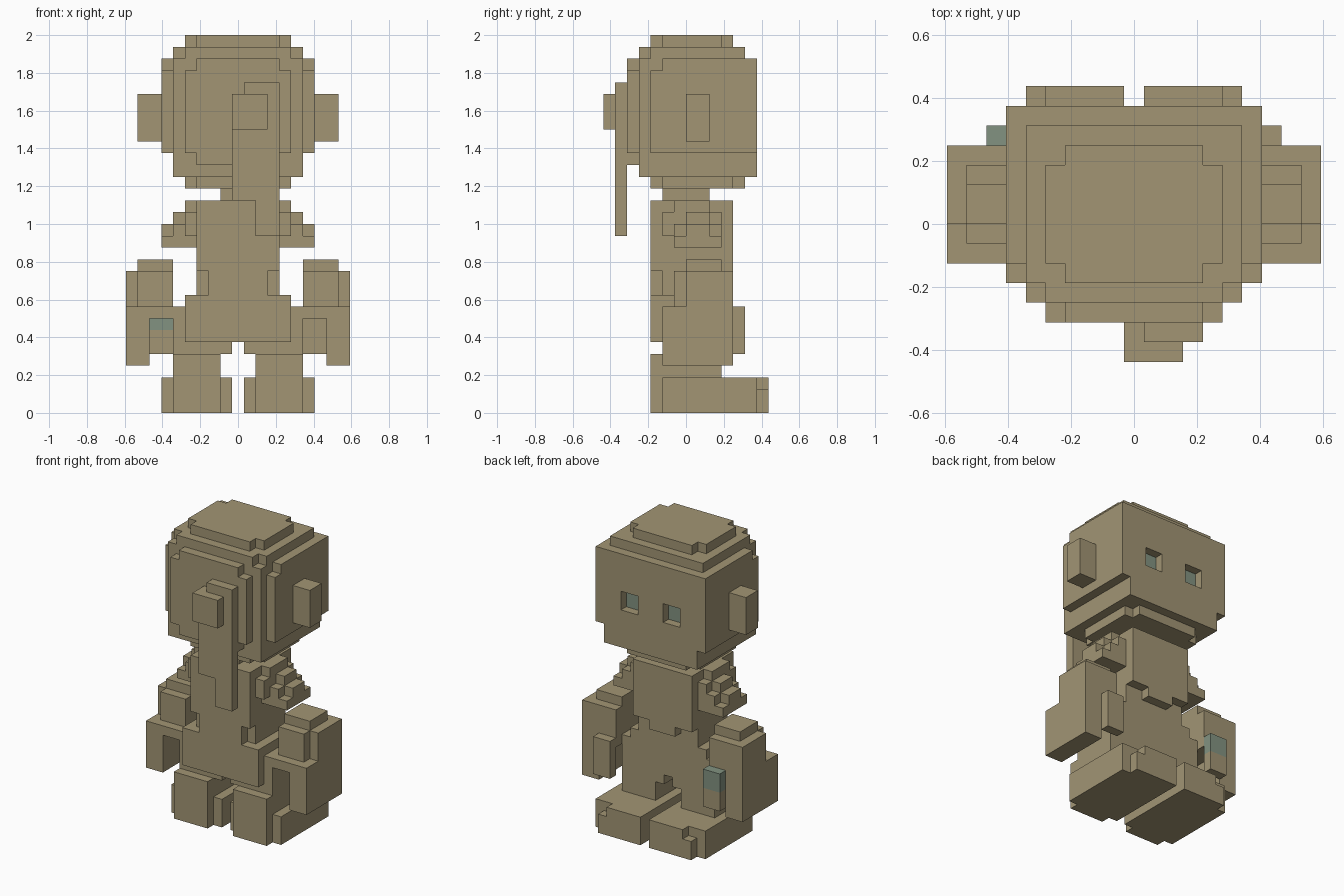
import bpy
import bmesh
from mathutils import Matrix, Vector

U = 1 / 16  # edge of one block

default = bpy.data.objects.get("Cube")
if default:
    bpy.data.objects.remove(default, do_unlink=True)


def material(name, rgb):
    mat = bpy.data.materials.new(name)
    mat.use_nodes = True
    mat.diffuse_color = (*rgb, 1)
    mat.node_tree.nodes["Principled BSDF"].inputs["Base Color"].default_value = (*rgb, 1)
    return mat


TAN = material("tan", (0.36, 0.30, 0.175))
TEAL = material("grey teal", (0.225, 0.29, 0.22))


def blocks(name, boxes, mat=TAN, side=1):
    """Join boxes, each given as x, y and z ranges in blocks, into one part."""
    bm = bmesh.new()
    for xs, ys, zs in boxes:
        lo, hi = (Vector(p) * U for p in zip(xs, ys, zs))
        size = hi - lo
        centre = (lo + hi) / 2
        centre.x *= side
        bmesh.ops.create_cube(bm, size=1, matrix=Matrix.Translation(centre)
                              @ Matrix.Diagonal((*size, 1)))
    mesh = bpy.data.meshes.new(name)
    bm.to_mesh(mesh)
    bm.free()
    mesh.materials.append(mat)
    obj = bpy.data.objects.new(name, mesh)
    bpy.context.collection.objects.link(obj)
    return obj


def wide(half):
    return (-half, half)


# Head: stepped shell with rounded corners
blocks("head", [
    (wide(6.5), (-3, 5), (22, 29)),
    (wide(6.5), (-2, 5), (22, 30)),
    (wide(5.5), (-4, 5), (20, 30)),
    (wide(5.5), (-3, 5), (30, 31)),
    (wide(4.5), (-4, 5), (30, 31)),
])
blocks("crown", [
    (wide(4.5), (-2, 3), (31, 32)),
    (wide(3.5), (-3, 4), (31, 32)),
])
blocks("head_plate", [
    (wide(4.5), (-5, -4), (22, 29)),
    (wide(3.5), (-5, -4), (21, 30)),
])
blocks("chin", [
    (wide(4.5), (-2, 4), (19, 20)),
    (wide(3.5), (-3, 5), (19, 20)),
])

# Face layer leaves two square eye sockets open
blocks("face", [
    (wide(6.5), (5, 6), (26, 30)),
    (wide(6.5), (5, 6), (22, 24)),
    (wide(5.5), (5, 6), (20, 22)),
    (wide(1.5), (5, 6), (24, 26)),
    ((-6.5, -3.5), (5, 6), (24, 26)),
    ((3.5, 6.5), (5, 6), (24, 26)),
])

# Hanging tail and its knot
blocks("tail", [
    ((-0.5, 3.5), (-6, -5), (18, 27)),
    ((0.5, 3.5), (-6, -5), (27, 28)),
    ((1.5, 3.5), (-6, -5), (15, 18)),
])
blocks("tail_knot", [((-0.5, 2.5), (-7, -6), (24, 27))])

# Neck, torso and hips
blocks("neck", [(wide(1.5), (-2, 2), (18, 19))])
blocks("torso", [
    (wide(3.5), (-3, 4), (12, 18)),
    (wide(2.5), (-3, 3), (10, 12)),
    (wide(3.5), (-2, 3), (10, 12)),
    (wide(1.5), (3, 4), (11, 12)),
])
blocks("hips", [
    (wide(4.5), (-3, 3), (6, 10)),
    (wide(5.5), (-2, 3), (6, 9)),
])

# Paired parts
for label, side in (("left", 1), ("right", -1)):
    blocks(label + "_eye", [((1.5, 3.5), (5, 5.1), (24, 26))], TEAL, side)
    blocks(label + "_ear", [((6.5, 8.5), (0, 2), (23, 27))], TAN, side)
    blocks(label + "_shoulder", [
        ((3.5, 6.5), (-1, 3), (14, 15)),
        ((3.5, 6.5), (0, 2), (15, 16)),
        ((3.5, 5.5), (-1, 3), (15, 16)),
        ((3.5, 5.5), (0, 2), (16, 17)),
        ((3.5, 4.5), (-2, 3), (15, 17)),
        ((3.5, 4.5), (-1, 2), (17, 18)),
    ], TAN, side)
    blocks(label + "_upper_arm", [
        ((5.5, 8.5), (0, 3), (9, 13)),
        ((5.5, 8.5), (-1, 4), (9, 12)),
        ((8.5, 9.5), (0, 4), (9, 12)),
    ], TAN, side)
    blocks(label + "_forearm", [
        ((7.5, 9.5), (-2, 4), (4, 9)),
        ((5.5, 7.5), (-2, 4), (8, 9)),
    ], TAN, side)
    blocks(label + "_thumb", [((5.5, 7.5), (4, 5), (5, 7))], TAN, side)
    blocks(label + "_thumb_tip", [((5.5, 7.5), (4, 5), (7, 9))],
           TAN if side > 0 else TEAL, side)
    blocks(label + "_leg", [
        ((0.5, 5.5), (-2, 3), (5, 6)),
        ((1.5, 5.5), (-2, 3), (3, 5)),
        ((1.5, 5.5), (-3, -2), (0, 5)),
    ], TAN, side)
    blocks(label + "_foot", [
        ((0.5, 6.5), (-2, 6), (0, 3)),
        ((0.5, 4.5), (6, 7), (0, 3)),
        ((4.5, 5.5), (6, 7), (0, 2)),
    ], TAN, side)
